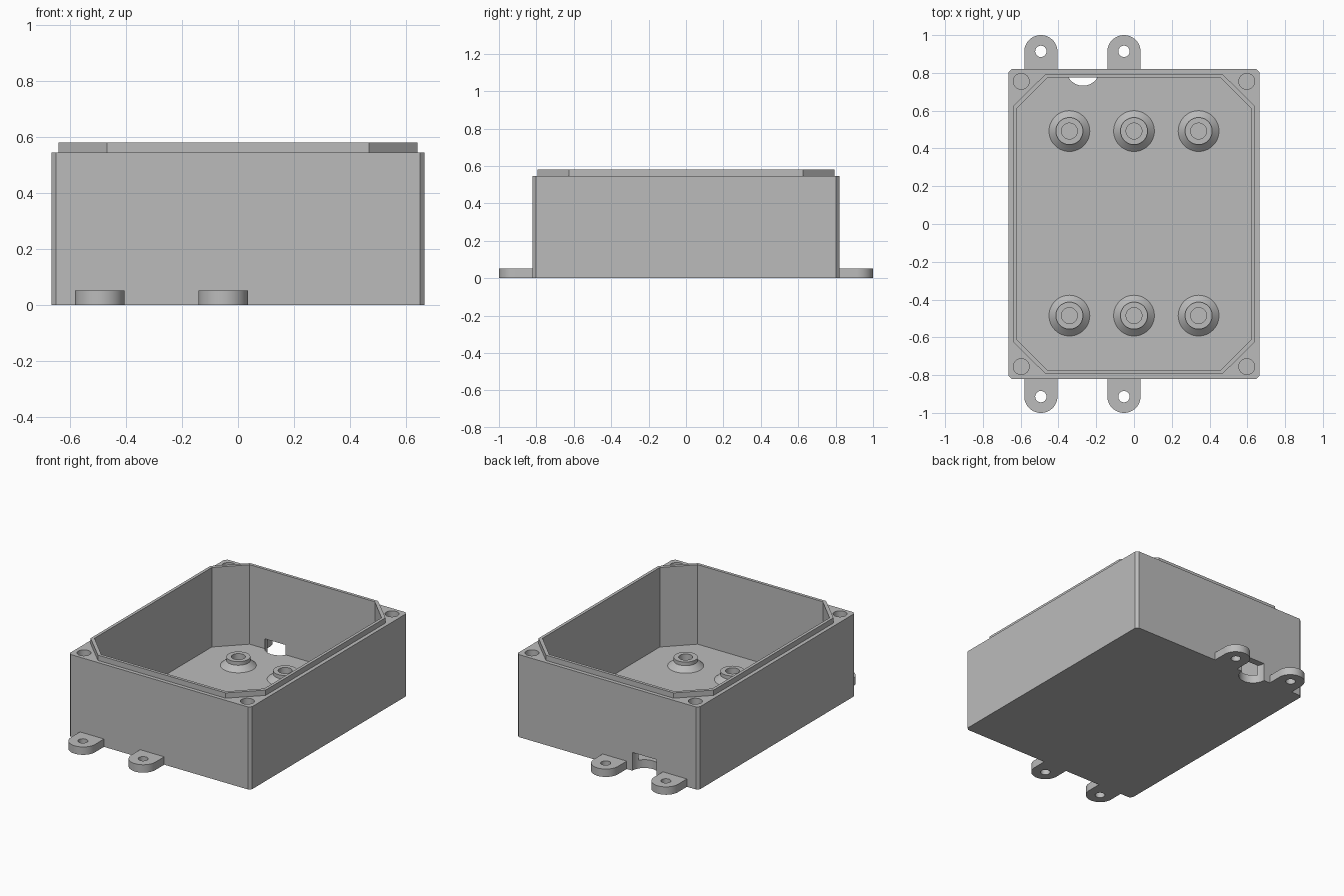
import bpy, bmesh, math

old = bpy.data.objects.get("Cube")
if old:
    bpy.data.objects.remove(old, do_unlink=True)

grey = bpy.data.materials.new("plain grey")
grey.use_nodes = True
GREY = (0.5, 0.5, 0.5, 1)
grey.diffuse_color = GREY
grey.node_tree.nodes["Principled BSDF"].inputs["Base Color"].default_value = GREY

FLOOR, RIM, TOP = 0.055, 0.545, 0.58
HOLE_X, HOLE_Y, WALL_Y = 0.597, 0.755, 0.82


def finish(name, bm):
    bmesh.ops.recalc_face_normals(bm, faces=bm.faces)
    mesh = bpy.data.meshes.new(name)
    bm.to_mesh(mesh)
    bm.free()
    mesh.materials.append(grey)
    ob = bpy.data.objects.new(name, mesh)
    bpy.context.collection.objects.link(ob)
    return ob


def prism(name, outline, z0, z1):
    bm = bmesh.new()
    face = bm.faces.new([bm.verts.new((x, y, z0)) for x, y in outline])
    up = bmesh.ops.extrude_face_region(bm, geom=[face])["geom"]
    verts = [v for v in up if isinstance(v, bmesh.types.BMVert)]
    bmesh.ops.translate(bm, verts=verts, vec=(0, 0, z1 - z0))
    return finish(name, bm)


def chamfered(hx, hy, cx, cy):
    """Rectangle outline with cut corners."""
    return [(hx, cy), (cx, hy), (-cx, hy), (-hx, cy),
            (-hx, -cy), (-cx, -hy), (cx, -hy), (hx, -cy)]


def arc(x, y, r, start=0, sweep=math.tau, n=48):
    count = n if sweep >= math.tau else n + 1
    return [(x + r * math.cos(start + sweep * i / n),
             y + r * math.sin(start + sweep * i / n)) for i in range(count)]


def lathe(name, profile, x, y, n=48):
    """Closed ring profile turned around a vertical axis."""
    bm = bmesh.new()
    rings = [[bm.verts.new((px, py, z)) for px, py in arc(x, y, r, n=n)]
             for r, z in profile]
    for a, b in zip(rings, rings[1:] + rings[:1]):
        for i in range(n):
            j = (i + 1) % n
            bm.faces.new((a[i], a[j], b[j], b[i]))
    return finish(name, bm)


def activate(ob):
    bpy.ops.object.select_all(action='DESELECT')
    ob.select_set(True)
    bpy.context.view_layer.objects.active = ob


def cut(ob, cutter):
    mod = ob.modifiers.new("cut", 'BOOLEAN')
    mod.operation = 'DIFFERENCE'
    mod.solver = 'EXACT'
    mod.object = cutter
    activate(ob)
    bpy.ops.object.modifier_apply(modifier=mod.name)
    bpy.data.objects.remove(cutter, do_unlink=True)


def smooth(ob):
    activate(ob)
    bpy.ops.object.shade_smooth_by_angle(angle=math.radians(25))


def cavity():
    return prism("cavity_cutter", chamfered(0.62, 0.775, 0.457, 0.612), FLOOR, 0.8)


# Box body with eight-sided cavity and corner screw holes
body = prism("box_body", chamfered(0.665, WALL_Y, 0.648, 0.803), 0, RIM)
cut(body, cavity())
for sx in (-1, 1):
    for sy in (-1, 1):
        cut(body, prism("screw_cutter", arc(sx * HOLE_X, sy * HOLE_Y, 0.042), 0.2, 0.8))

# Cable notch: rounded in the floor, square through the back wall
NOTCH_X, NOTCH_R, NOTCH_TOP = -0.27, 0.088, 0.12
slot = arc(NOTCH_X, WALL_Y, NOTCH_R, math.pi, math.pi)
slot += [(NOTCH_X + NOTCH_R, 0.9), (NOTCH_X - NOTCH_R, 0.9)]
cut(body, prism("notch_cutter", slot, -0.1, NOTCH_TOP))
smooth(body)

# Raised sealing lip
lip = prism("sealing_lip", chamfered(0.64, 0.795, 0.467, 0.625), RIM, TOP)
cut(lip, cavity())

# Mounting tabs, front and back
for side, sy in (("front", -1), ("back", 1)):
    for where, x in (("right", -0.493), ("middle", -0.053)):
        start = 0 if sy > 0 else math.pi
        outline = arc(x, sy * 0.912, 0.088, start, math.pi)
        outline += [(x - sy * 0.088, sy * 0.815), (x + sy * 0.088, sy * 0.815)]
        tab = prism(f"{side}_{where}_tab", outline, 0, 0.052)
        cut(tab, prism("tab_cutter", arc(x, sy * 0.914, 0.03), -0.1, 0.2))
        smooth(tab)

# Standoffs on the floor: cone foot, short collar, centre hole
foot = [(0.108, FLOOR), (0.072, 0.088), (0.072, 0.112), (0.042, 0.112), (0.042, FLOOR)]
for row, y in (("front", -0.485), ("back", 0.492)):
    for where, x in (("right", -0.342), ("middle", 0), ("left", 0.342)):
        smooth(lathe(f"{row}_{where}_standoff", foot, x, y))
